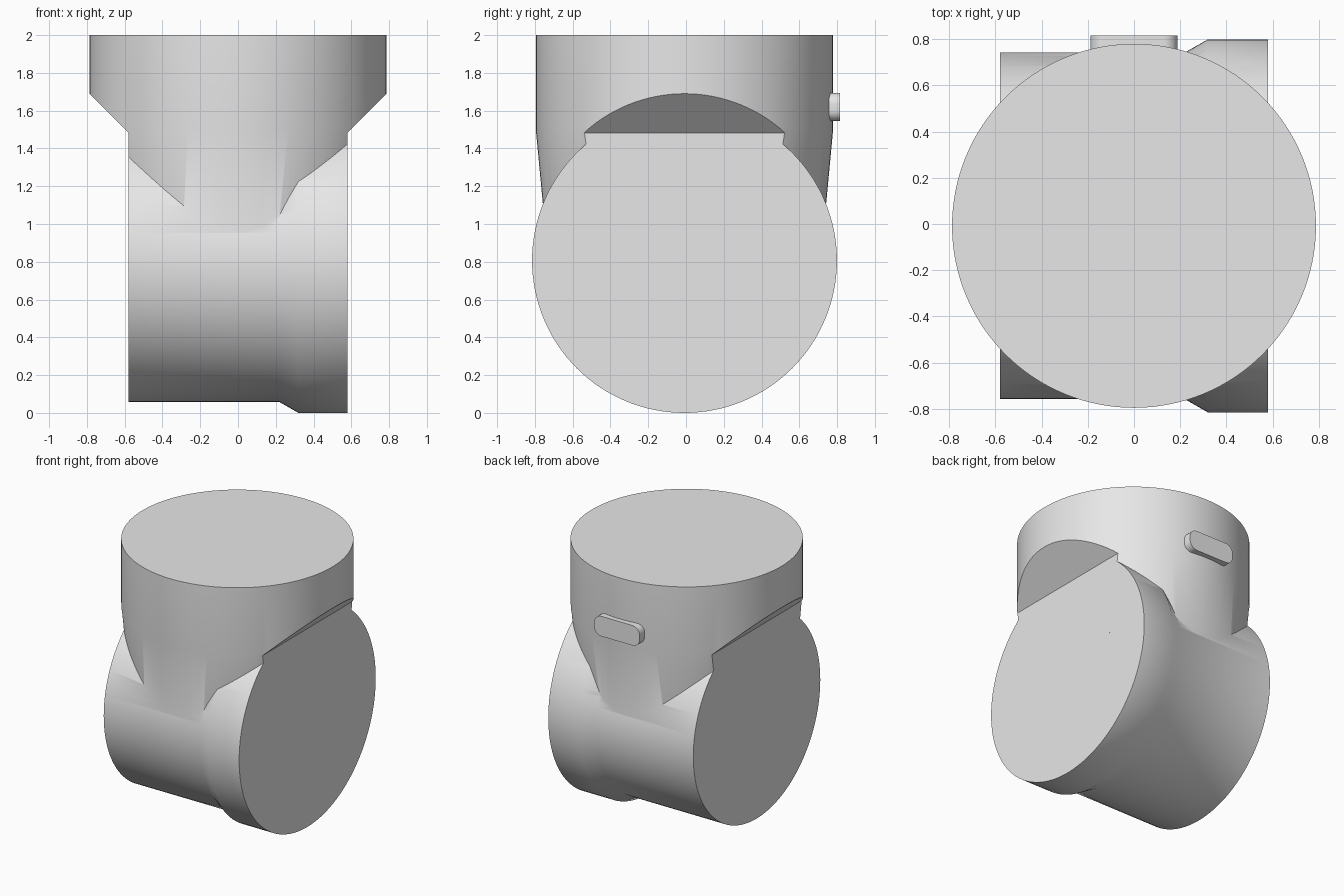
import bpy
import bmesh
from math import cos, sin, pi, radians
from mathutils import Matrix

cube = bpy.data.objects.get("Cube")
if cube:
    bpy.data.objects.remove(cube, do_unlink=True)

AXIS_Y = -0.008      # shared centre line of barrel and neck
BARREL_Z = 0.807     # height of the barrel axis
HALF_LENGTH = 0.58

grey = bpy.data.materials.new("light grey")
grey.use_nodes = True
grey.diffuse_color = (0.8, 0.8, 0.8, 1)
grey.node_tree.nodes["Principled BSDF"].inputs["Base Color"].default_value = (0.8, 0.8, 0.8, 1)


def finish(name, bm):
    bmesh.ops.recalc_face_normals(bm, faces=bm.faces)
    mesh = bpy.data.meshes.new(name)
    bm.to_mesh(mesh)
    bm.free()
    mesh.materials.append(grey)
    obj = bpy.data.objects.new(name, mesh)
    bpy.context.collection.objects.link(obj)
    return obj


def lathe(name, profile, matrix, sides=128):
    """Closed solid of revolution about z from (radius, height) pairs."""
    bm = bmesh.new()
    rings = [[bm.verts.new((r * cos(2 * pi * i / sides), r * sin(2 * pi * i / sides), h))
              for i in range(sides)] for r, h in profile]
    for low, high in zip(rings, rings[1:]):
        for i in range(sides):
            j = (i + 1) % sides
            bm.faces.new((low[i], low[j], high[j], high[i]))
    bm.faces.new(rings[0])
    bm.faces.new(rings[-1])
    bm.transform(matrix)
    return finish(name, bm)


def extrude_xz(name, outline, y0, y1):
    """Prism along y from an outline of (x, z) pairs."""
    bm = bmesh.new()
    face = bm.faces.new([bm.verts.new((x, y0, z)) for x, z in outline])
    moved = bmesh.ops.extrude_face_region(bm, geom=[face])["geom"]
    verts = [v for v in moved if isinstance(v, bmesh.types.BMVert)]
    bmesh.ops.translate(bm, verts=verts, vec=(0, y1 - y0, 0))
    return finish(name, bm)


def select_only(obj):
    bpy.ops.object.select_all(action='DESELECT')
    obj.select_set(True)
    bpy.context.view_layer.objects.active = obj


def combine(target, other, operation):
    mod = target.modifiers.new(operation.lower(), 'BOOLEAN')
    mod.operation = operation
    mod.solver = 'EXACT'
    mod.object = other
    select_only(target)
    bpy.ops.object.modifier_apply(modifier=mod.name)
    bpy.data.objects.remove(other, do_unlink=True)


# Horizontal barrel with a flared collar at its left end
barrel = lathe("barrel_and_neck",
               [(0.75, -HALF_LENGTH), (0.75, 0.22), (0.807, 0.32), (0.807, HALF_LENGTH)],
               Matrix.Translation((0, AXIS_Y, BARREL_Z)) @ Matrix.Rotation(radians(90), 4, 'Y'))

# Vertical neck, tapering slightly towards the barrel
neck = lathe("neck", [(0.721, 0.8), (0.787, 1.5), (0.787, 2.0)],
             Matrix.Translation((0, AXIS_Y, 0)))

# Trim the neck flush with the barrel ends, with sloping undersides above
right_half = [(HALF_LENGTH, 0.7), (HALF_LENGTH, 1.483), (0.9, 1.803), (0.9, 2.1)]
outline = right_half + [(-x, z) for x, z in reversed(right_half)]
combine(neck, extrude_xz("neck_trim", outline, -1, 1), 'INTERSECT')
combine(barrel, neck, 'UNION')

# Rounded tab on the back of the neck
RADIUS = 0.06
tab_outline = []
for k, (sx, sz) in enumerate([(1, 1), (-1, 1), (-1, -1), (1, -1)]):
    for step in range(9):
        a = pi / 2 * (k + step / 8)
        tab_outline.append((sx * (0.188 - RADIUS) + RADIUS * cos(a),
                            1.619 + sz * (0.075 - RADIUS) + RADIUS * sin(a)))
tab = extrude_xz("back_tab", tab_outline, 0.72, 0.816)

for obj in (barrel, tab):
    select_only(obj)
    bpy.ops.object.shade_smooth_by_angle(angle=radians(35))
